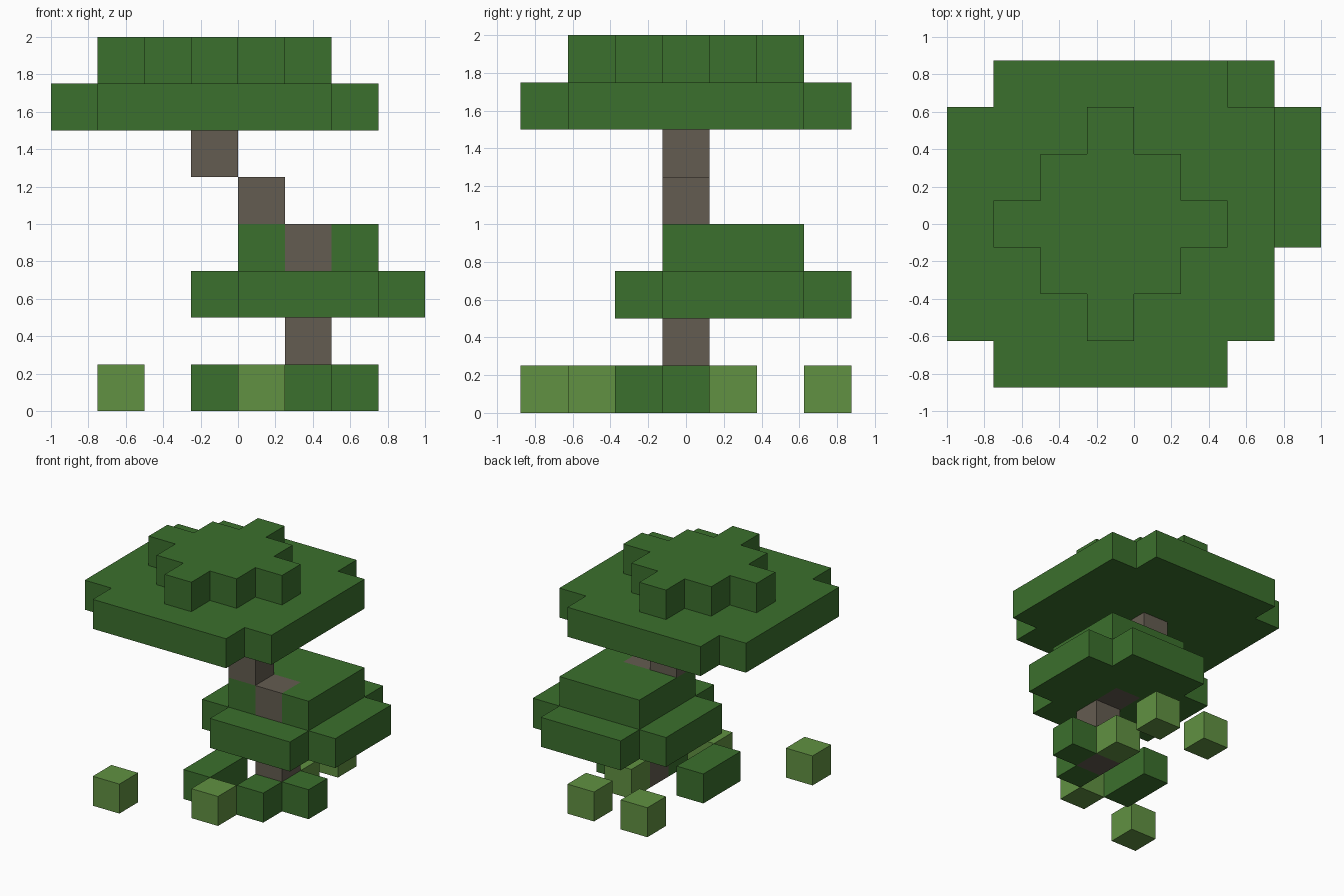
import bpy, bmesh
from mathutils import Vector

U = 0.25                                # block size
ORIGIN = Vector((-1.0, -0.875, 0.0))    # corner of block (0, 0, 0)

cube = bpy.data.objects.get("Cube")
if cube:
    bpy.data.objects.remove(cube, do_unlink=True)


def material(name, rgb):
    m = bpy.data.materials.new(name)
    m.use_nodes = True
    colour = (*rgb, 1.0)
    m.diffuse_color = colour
    bsdf = next(n for n in m.node_tree.nodes if n.type == 'BSDF_PRINCIPLED')
    bsdf.inputs["Base Color"].default_value = colour
    bsdf.inputs["Roughness"].default_value = 0.9
    return m


leaf = material("dark_leaf_green", (0.044, 0.162, 0.026))
sprout = material("light_sprout_green", (0.119, 0.283, 0.054))
bark = material("grey_brown_bark", (0.127, 0.107, 0.082))


def clipped_square(ci, cj, r, k):
    """Square tier of blocks with its four corners left out."""
    span = range(-r, r + 1)
    return {(ci + a, cj + b, k) for a in span for b in span
            if abs(a) + abs(b) < 2 * r}


def diamond(ci, cj, r, k):
    span = range(-r, r + 1)
    return {(ci + a, cj + b, k) for a in span for b in span
            if abs(a) + abs(b) <= r}


def box(ci, cj, r, k):
    return {(ci + a, cj + b, k) for a in range(-r, r + 1)
            for b in range(-r, r + 1)}


# Leaning trunk, stepping sideways towards the canopy
trunk = {(5, 3, k) for k in range(4)} | {(5, 4, 2), (4, 3, 4), (3, 3, 5)}

parts = {
    "trunk": (trunk, bark),
    "lower_foliage": ((clipped_square(5, 4, 2, 2) | box(5, 4, 1, 3)) - trunk, leaf),
    "canopy": (clipped_square(3, 3, 3, 6) | diamond(3, 3, 2, 7), leaf),
    "ground_bushes": ({(5, 2, 0), (6, 3, 0), (3, 2, 0), (3, 3, 0)}, leaf),
    "ground_sprouts": ({(1, 0, 0), (4, 1, 0), (5, 4, 0), (3, 6, 0), (5, 6, 0)}, sprout),
}
occupied = set().union(*(cells for cells, _ in parts.values()))


def build(name, cells, mat):
    """Outer skin of a set of blocks, with flat areas merged."""
    bm = bmesh.new()
    for cell in sorted(cells):
        for axis in range(3):
            for side in (0, 1):
                step = [0, 0, 0]
                step[axis] = 2 * side - 1
                if tuple(c + s for c, s in zip(cell, step)) in occupied:
                    continue
                u, v = (axis + 1) % 3, (axis + 2) % 3
                ring = []
                for a, b in ((0, 0), (1, 0), (1, 1), (0, 1)):
                    p = Vector(cell)
                    p[axis] += side
                    p[u] += a
                    p[v] += b
                    ring.append(bm.verts.new(ORIGIN + p * U))
                bm.faces.new(ring if side else ring[::-1])
    bmesh.ops.remove_doubles(bm, verts=bm.verts[:], dist=0.001)
    bmesh.ops.dissolve_limit(bm, angle_limit=0.01, verts=bm.verts[:],
                             edges=bm.edges[:])
    mesh = bpy.data.meshes.new(name)
    bm.to_mesh(mesh)
    bm.free()
    mesh.materials.append(mat)
    obj = bpy.data.objects.new(name, mesh)
    bpy.context.collection.objects.link(obj)


for part, (blocks, mat) in parts.items():
    build(part, blocks, mat)
